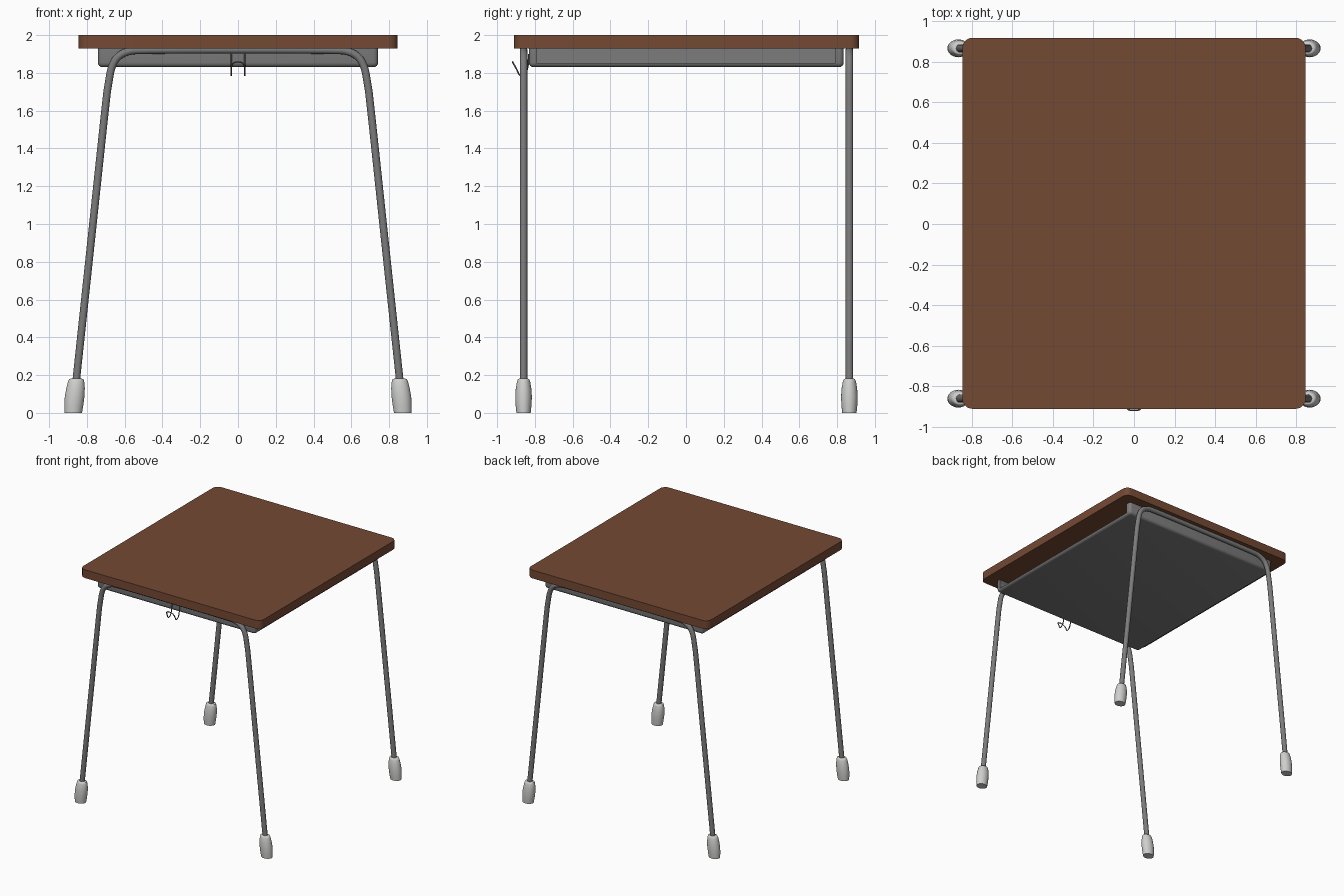
import bpy, bmesh, math
from mathutils import Vector

if "Cube" in bpy.data.objects:
    bpy.data.objects.remove(bpy.data.objects["Cube"])


def material(name, col):
    m = bpy.data.materials.new(name)
    m.diffuse_color = (*col, 1)
    m.use_nodes = True
    m.node_tree.nodes["Principled BSDF"].inputs["Base Color"].default_value = m.diffuse_color
    return m


WOOD = material("brown wood", (0.175, 0.067, 0.034))
STEEL = material("grey steel", (0.2, 0.2, 0.2))
RUBBER = material("pale rubber", (0.62, 0.62, 0.61))
WIRE = material("dark wire", (0.12, 0.12, 0.12))


def finish(name, bm, mat, angle=35):
    bmesh.ops.recalc_face_normals(bm, faces=bm.faces)
    me = bpy.data.meshes.new(name)
    bm.to_mesh(me)
    bm.free()
    ob = bpy.data.objects.new(name, me)
    bpy.context.collection.objects.link(ob)
    if mat:
        me.materials.append(mat)
    bpy.ops.object.select_all(action='DESELECT')
    ob.select_set(True)
    bpy.context.view_layer.objects.active = ob
    bpy.ops.object.shade_smooth_by_angle(angle=math.radians(angle))
    return ob


def box(x0, x1, y0, y1, z0, z1):
    bm = bmesh.new()
    bmesh.ops.create_cube(bm, size=1)
    for v in bm.verts:
        v.co = Vector((x1 if v.co.x > 0 else x0, y1 if v.co.y > 0 else y0,
                       z1 if v.co.z > 0 else z0))
    return bm


def bevel(bm, r, test, seg=5):
    edges = [e for e in bm.edges if test(*[v.co for v in e.verts])]
    bmesh.ops.bevel(bm, geom=edges, offset=r, segments=seg, profile=0.5, affect='EDGES')


def tube(name, pts, r, mat, sides=16, smooth=6):
    # Catmull-Rom path through pts, swept with a round section
    P = [Vector(p) for p in pts]
    P = [2 * P[0] - P[1]] + P + [2 * P[-1] - P[-2]]
    path = []
    for i in range(1, len(P) - 2):
        a, b, c, d = P[i - 1:i + 3]
        for k in range(smooth):
            t = k / smooth
            path.append(0.5 * (2 * b + (c - a) * t + (2 * a - 5 * b + 4 * c - d) * t * t
                               + (3 * b - a - 3 * c + d) * t ** 3))
    path.append(P[-2])
    bm = bmesh.new()
    rings, n = [], Vector((0, 1, 0)) if abs((P[2] - P[1]).normalized().y) < 0.9 else Vector((1, 0, 0))
    for i, p in enumerate(path):
        d = (path[min(i + 1, len(path) - 1)] - path[max(i - 1, 0)]).normalized()
        n = (n - d * n.dot(d)).normalized()
        b = d.cross(n)
        rings.append([bm.verts.new(p + r * (n * math.cos(a) + b * math.sin(a)))
                      for a in [2 * math.pi * k / sides for k in range(sides)]])
    skin(bm, rings)
    return finish(name, bm, mat, 50)


def skin(bm, rings):
    s = len(rings[0])
    for u, v in zip(rings, rings[1:]):
        for k in range(s):
            bm.faces.new((u[k], u[(k + 1) % s], v[(k + 1) % s], v[k]))
    bm.faces.new(rings[0])
    bm.faces.new(rings[-1])


# Table top with rounded corners
bm = box(-0.845, 0.845, -0.91, 0.917, 1.93, 2.0)
bevel(bm, 0.05, lambda a, b: abs(a.z - b.z) > 0.01, 6)
finish("table_top", bm, WOOD)

# Storage tray: rounded pan, hollow and open to the +x side
bm = box(-0.742, 0.742, -0.832, 0.835, 1.83, 1.931)
bevel(bm, 0.025, lambda a, b: min(a.z, b.z) < 1.9, 4)
tray = finish("storage_tray", bm, STEEL)
cutter = finish("tray_cutter", box(-0.715, 1.0, -0.79, 0.79, 1.85, 2.1), STEEL)
cutter.hide_render = True
mod = tray.modifiers.new("hollow", 'BOOLEAN')
mod.operation = 'DIFFERENCE'
mod.solver = 'EXACT'
mod.object = cutter
bpy.context.view_layer.objects.active = tray
bpy.ops.object.modifier_apply(modifier=mod.name)
bpy.data.objects.remove(cutter)

# Bent tube leg frames, front and back
half = [(0.862, 0.12), (0.783, 0.86), (0.704, 1.60), (0.686, 1.74), (0.668, 1.83),
        (0.635, 1.885), (0.58, 1.913), (0.50, 1.92), (0.2, 1.922)]
for label, y in (("front", -0.86), ("back", 0.865)):
    pts = [(x, y, z) for x, z in half] + [(-x, y, z) for x, z in reversed(half)]
    tube(label + "_leg_frame", pts, 0.02, STEEL, 20)

    # Rubber feet: leaning oval sections (z, centre x, radius x, radius y)
    for side, s in (("left", -1), ("right", 1)):
        bm = bmesh.new()
        rings = []
        for z, cx, rx, ry in ((0, 0.872, 0.046, 0.038), (0.04, 0.869, 0.05, 0.042),
                              (0.085, 0.865, 0.052, 0.044), (0.13, 0.86, 0.049, 0.041),
                              (0.165, 0.857, 0.043, 0.035), (0.178, 0.856, 0.038, 0.030),
                              (0.181, 0.856, 0.030, 0.024)):
            rings.append([bm.verts.new((s * (cx + rx * math.cos(a)), y + ry * math.sin(a), z))
                          for a in [2 * math.pi * k / 24 for k in range(24)]])
        skin(bm, rings)
        finish(f"{label}_{side}_foot", bm, RUBBER, 50)

# Wire bag hook on the front of the tray
h = [(0.036, -0.832, 1.90), (0.036, -0.838, 1.83), (0.036, -0.855, 1.795),
     (0.036, -0.88, 1.788), (0.036, -0.898, 1.822), (0.026, -0.914, 1.85)]
tube("bag_hook", h + [(0, -0.917, 1.858)] + [(-x, y, z) for x, y, z in reversed(h)],
     0.004, WIRE, 8)
